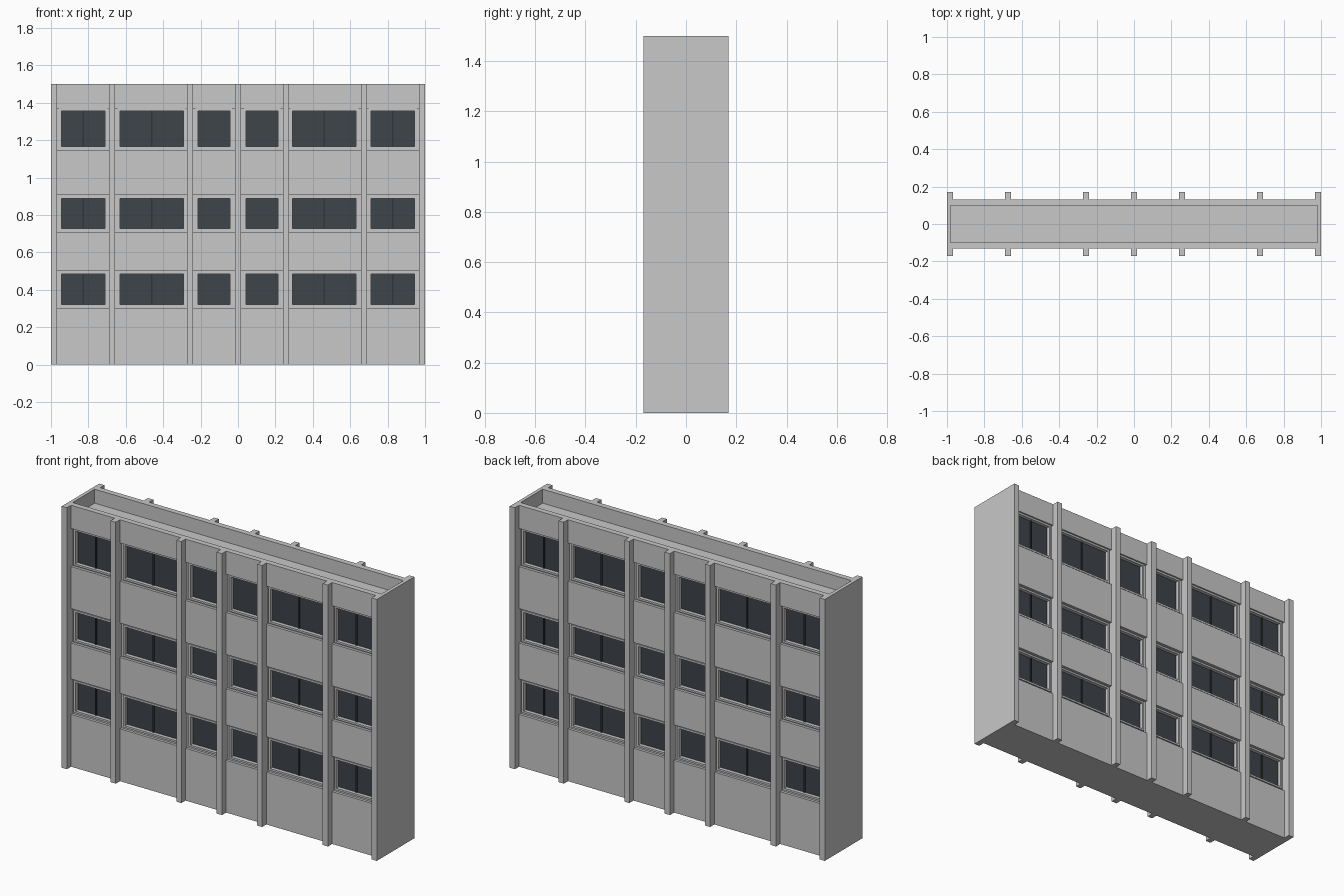
import bpy, bmesh

if "Cube" in bpy.data.objects:
    bpy.data.objects.remove(bpy.data.objects["Cube"])


def material(name, rgb):
    m = bpy.data.materials.new(name)
    m.diffuse_color = (*rgb, 1)
    m.use_nodes = True
    m.node_tree.nodes["Principled BSDF"].inputs["Base Color"].default_value = m.diffuse_color
    return m


concrete = material("light grey concrete", (0.58, 0.58, 0.58))
dark_glass = material("dark glass", (0.047, 0.058, 0.068))
joint_dark = material("dark mullion", (0.03, 0.036, 0.042))


def boxes_object(name, boxes, mat):
    """One object made of axis-aligned boxes (x0, x1, y0, y1, z0, z1)."""
    bm = bmesh.new()
    for x0, x1, y0, y1, z0, z1 in boxes:
        y0, y1 = min(y0, y1), max(y0, y1)
        verts = bmesh.ops.create_cube(bm, size=1)["verts"]
        for v in verts:
            v.co = (x1 if v.co.x > 0 else x0,
                    y1 if v.co.y > 0 else y0,
                    z1 if v.co.z > 0 else z0)
    me = bpy.data.meshes.new(name)
    bm.to_mesh(me)
    bm.free()
    me.materials.append(mat)
    ob = bpy.data.objects.new(name, me)
    bpy.context.collection.objects.link(ob)
    return ob


TOP, ROOF = 1.5, 1.42
CORE, RING, LIP, WALL, FIN = 0.10, 0.117, 0.124, 0.132, 0.17

# pilasters, bays between them, windows in each bay
fins = [(-1, -0.967), (-0.69, -0.657), (-0.272, -0.241), (-0.017, 0.017),
        (0.241, 0.272), (0.657, 0.69), (0.967, 1)]
bays = [(a[1], b[0]) for a, b in zip(fins, fins[1:])]
windows = [(-0.945, -0.71), (-0.632, -0.292), (-0.215, -0.043),
           (0.043, 0.215), (0.292, 0.632), (0.71, 0.945)]
split_bays = (0, 1, 4, 5)
# rows: (strip bottom, strip top, glass bottom, glass top)
rows = [(0.30, 0.503, 0.322, 0.485),
        (0.71, 0.907, 0.728, 0.888),
        (1.148, 1.367, 1.166, 1.355)]
solid = [(0, 0.30), (0.503, 0.71), (0.907, 1.148), (1.367, TOP)]


def ring(outer, inner, y0, y1):
    """Four boxes filling the space between two rectangles."""
    a, b, c, d = outer
    e, f, g, h = inner
    return [(a, e, y0, y1, c, d), (f, b, y0, y1, c, d),
            (e, f, y0, y1, c, g), (e, f, y0, y1, h, d)]


# core block with the flat roof and the end parapets
boxes_object("core_and_roof", [(-1, 1, -CORE, CORE, 0, ROOF)], concrete)
boxes_object("end_parapets", [(-1, -0.98, -CORE, CORE, ROOF, TOP),
                              (0.98, 1, -CORE, CORE, ROOF, TOP)], concrete)

# both long facades
for side, s in (("front", -1), ("back", 1)):
    boxes_object(side + "_pilasters",
                 [(a, b, s * CORE, s * FIN, 0, TOP) for a, b in fins], concrete)
    boxes_object(side + "_spandrels",
                 [(a, b, s * CORE, s * WALL, z0, z1)
                  for a, b in bays for z0, z1 in solid], concrete)
    # parapet backing behind the pilasters is part of their boxes
    surrounds, frames, panes, mullions = [], [], [], []
    for i, ((b0, b1), (w0, w1)) in enumerate(zip(bays, windows)):
        for s0, s1, g0, g1 in rows:
            t = 0.011
            glass = (w0, w1, g0, g1)
            outer = (w0 - t, w1 + t, g0 - t, g1 + t)
            surrounds += ring((b0, b1, s0, s1), outer, s * CORE, s * RING)
            frames += ring(outer, glass, s * CORE, s * LIP)
            panes.append((w0, w1, s * CORE, s * (CORE + 0.003), g0, g1))
            if i in split_bays:
                m = (w0 + w1) / 2
                mullions.append((m - 0.004, m + 0.004, s * CORE,
                                 s * (CORE + 0.009), g0, g1))
    boxes_object(side + "_window_surrounds", surrounds, concrete)
    boxes_object(side + "_window_frames", frames, concrete)
    boxes_object(side + "_window_glass", panes, dark_glass)
    boxes_object(side + "_window_mullions", mullions, joint_dark)
